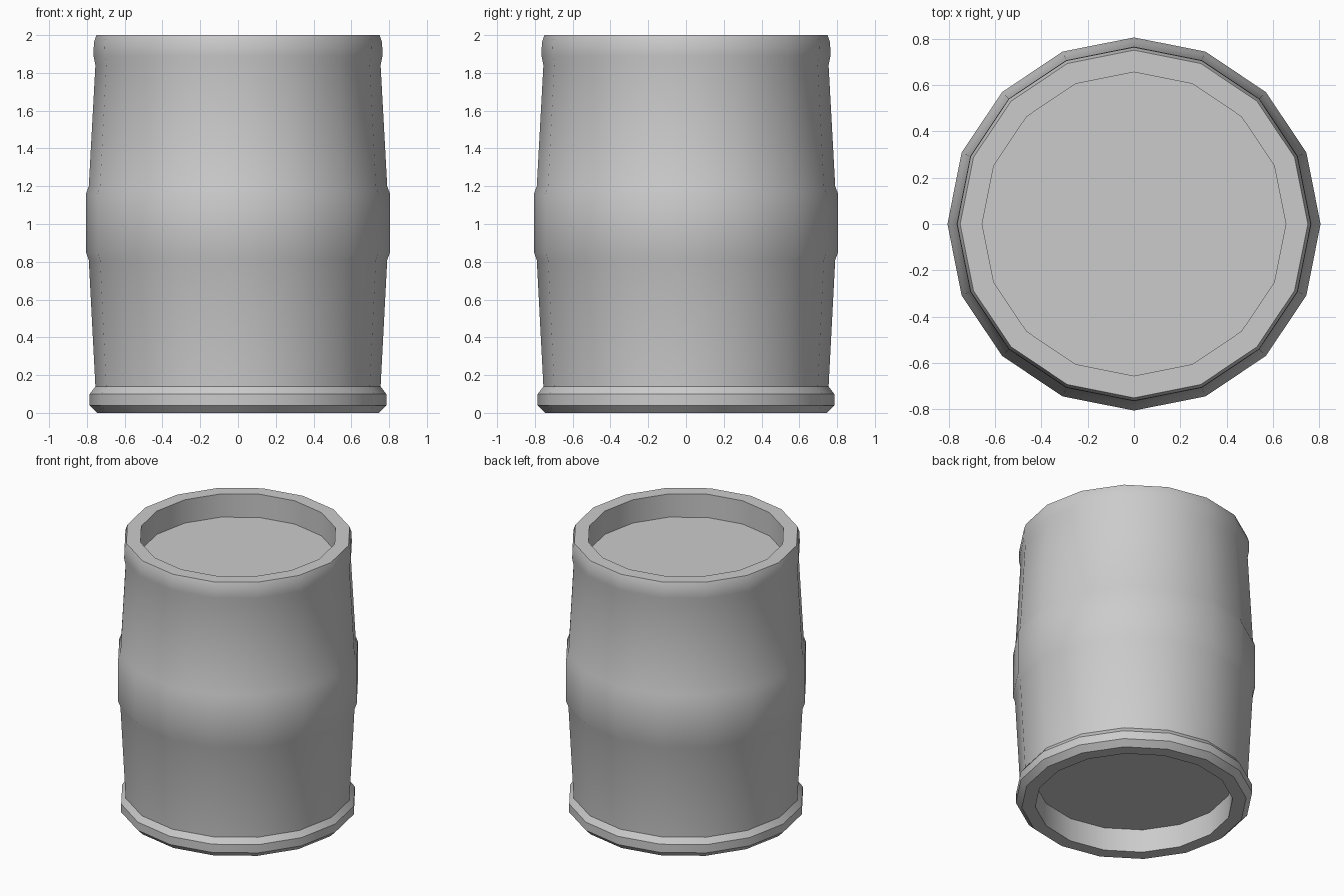
import bpy, bmesh, math

if "Cube" in bpy.data.objects:
    bpy.data.objects.remove(bpy.data.objects["Cube"])

SIDES = 16


def lathe(name, profile, cap=False):
    """Revolve (radius, z) points about z; cap fills the single ring as a disc."""
    bm = bmesh.new()
    rings = []
    for r, z in profile:
        rings.append([bm.verts.new((r * math.cos(2 * math.pi * i / SIDES),
                                    r * math.sin(2 * math.pi * i / SIDES), z))
                      for i in range(SIDES)])
    for a, b in zip(rings, rings[1:]):
        for i in range(SIDES):
            j = (i + 1) % SIDES
            bm.faces.new((a[i], a[j], b[j], b[i]))
    if cap:
        bm.faces.new(rings[0])
    mesh = bpy.data.meshes.new(name)
    bm.to_mesh(mesh)
    bm.free()
    obj = bpy.data.objects.new(name, mesh)
    bpy.context.collection.objects.link(obj)
    bpy.ops.object.select_all(action='DESELECT')
    obj.select_set(True)
    bpy.context.view_layer.objects.active = obj
    bpy.ops.object.shade_smooth_by_angle(angle=math.radians(32))
    return obj


# Barrel shell: recessed underside, foot ring, bulging wall with band, rim, recessed top
lathe("barrel_shell", [
    (0.655, 0.17), (0.655, 0.0),
    (0.745, 0.0), (0.785, 0.04), (0.785, 0.10), (0.755, 0.14),
    (0.79, 0.81), (0.805, 0.85), (0.805, 1.16), (0.79, 1.20),
    (0.755, 1.84), (0.765, 1.89), (0.763, 1.96), (0.75, 2.0),
    (0.655, 2.0), (0.655, 1.83)])

# Flat heads closing both ends
lathe("top_head", [(0.655, 1.83)], cap=True)
bottom = lathe("bottom_head", [(0.655, 0.17)], cap=True)
bottom.data.flip_normals()
